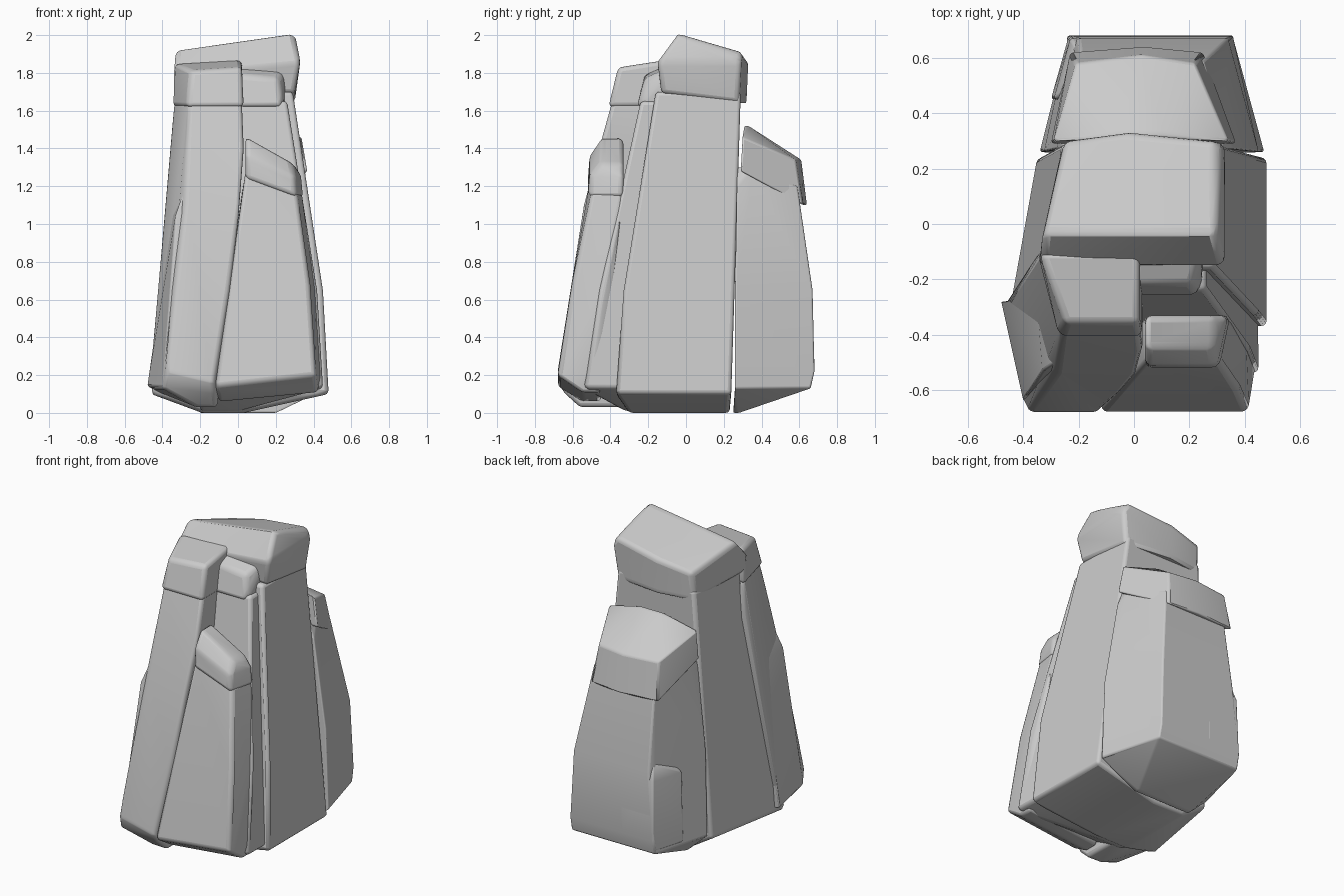
import bpy
import bmesh
import math

# Remove the default cube only
default_cube = bpy.data.objects.get("Cube")
if default_cube is not None:
    bpy.data.objects.remove(default_cube, do_unlink=True)

# Single stone colour
stone = bpy.data.materials.new("stone grey")
stone.use_nodes = True
stone_colour = (0.6, 0.6, 0.6, 1)
stone.diffuse_color = stone_colour
stone.node_tree.nodes["Principled BSDF"].inputs["Base Color"].default_value = stone_colour


def section(height, west, east, front, back, tilt=0, pitch=0, ridge=0,
            trim_front_west=0, trim_front_east=0, trim_back_west=0, trim_back_east=0):
    """Corners of one level of a rock. Tilt raises the east side, pitch raises the
    back, ridge pushes out the middle of the back, and trims pull corners inward."""
    corners = [
        (west + trim_front_west, front, height),
        (east - trim_front_east, front, height + tilt),
        (east - trim_back_east, back, height + tilt + pitch),
        (west + trim_back_west, back, height + pitch),
    ]
    if ridge:
        corners.append(((west + east) / 2, back + ridge, height + tilt / 2 + pitch))
    return corners


def make_rock(name, *sections, bevel=0.02):
    """Wrap a chiselled block around its sections and soften its edges."""
    mesh = bpy.data.meshes.new(name)
    bm = bmesh.new()
    for level in sections:
        for corner in level:
            bm.verts.new(corner)
    hull = bmesh.ops.convex_hull(bm, input=bm.verts[:])
    leftovers = [item for item in hull["geom_interior"] + hull["geom_unused"]
                 if isinstance(item, bmesh.types.BMVert)]
    bmesh.ops.delete(bm, geom=list(set(leftovers)), context="VERTS")

    # Merge nearly flat triangles into broad planes
    bmesh.ops.dissolve_limit(bm, angle_limit=math.radians(6),
                             verts=bm.verts[:], edges=bm.edges[:])
    bmesh.ops.recalc_face_normals(bm, faces=bm.faces[:])
    bm.to_mesh(mesh)
    bm.free()
    mesh.materials.append(stone)

    rock = bpy.data.objects.new(name, mesh)
    bpy.context.collection.objects.link(rock)
    soften = rock.modifiers.new("soft edges", "BEVEL")
    soften.width = bevel
    soften.segments = 3
    soften.limit_method = "ANGLE"
    soften.angle_limit = math.radians(18)

    # Smooth shading that keeps sharp edges
    bpy.ops.object.select_all(action="DESELECT")
    rock.select_set(True)
    bpy.context.view_layer.objects.active = rock
    bpy.ops.object.shade_smooth_by_angle(angle=math.radians(35))


# Central pillar and its large sloping capstone
make_rock(
    "central_pillar",
    section(0, -.19, .03, -.3, .23),
    section(.1, -.48, .48, -.37, .24, trim_front_west=.02, trim_back_west=.13),
    section(.65, -.4, .45, -.33, .25, trim_back_west=.09),
    section(1.7, -.32, .29, -.16, .29, trim_back_west=.06))

make_rock(
    "central_cap",
    section(1.69, -.34, .3, -.13, .28, pitch=-.05, ridge=.04, trim_back_west=.08),
    section(1.8, -.34, .33, -.15, .29, tilt=.06, trim_back_west=.09),
    section(1.92, -.33, .3, -.04, .3, tilt=.09, pitch=-.1, ridge=.03,
            trim_back_west=.08, trim_back_east=.01),
    bevel=.025)

# Tall front slab, widening towards the ground, with its cap
make_rock(
    "tall_front_slab",
    section(.03, -.22, -.11, -.56, -.3),
    section(.13, -.47, -.12, -.64, -.3, tilt=-.03, trim_front_west=.07),
    section(.22, -.45, -.13, -.68, -.3, tilt=-.06, trim_front_west=.07),
    section(.65, -.38, -.05, -.61, -.2, trim_front_west=.05),
    section(1.1, -.35, .01, -.54, -.2, trim_front_west=.07),
    section(1.4, -.34, .03, -.46, -.1, trim_front_west=.08),
    section(1.65, -.34, .02, -.39, -.1, trim_front_west=.08))

make_rock(
    "tall_front_cap",
    section(1.62, -.35, .03, -.41, -.1, trim_front_west=.08),
    section(1.81, -.34, .02, -.36, -.1, tilt=.02, pitch=.04, trim_front_west=.09),
    bevel=.025)

# Shoulder against the side of the tall slab
make_rock(
    "side_shoulder",
    section(.05, -.25, -.2, -.5, -.3),
    section(.14, -.48, -.2, -.64, -.28, trim_front_west=.08),
    section(1.05, -.35, -.1, -.53, -.26, trim_front_west=.02),
    section(1.22, -.27, -.1, -.49, -.3))

# Recessed slab between the pillar and the low slab
make_rock(
    "recessed_slab",
    section(.01, -.2, 0, -.32, -.2),
    section(.13, -.2, .45, -.54, -.3),
    section(.65, 0, .42, -.46, -.3),
    section(1.65, 0, .26, -.24, -.1))

make_rock(
    "recessed_cap",
    section(1.62, 0, .26, -.26, 0, trim_front_east=.02),
    section(1.79, 0, .25, -.22, -.08, tilt=-.02, pitch=.06, trim_front_east=.04),
    bevel=.025)

# Low front slab and its slanted cap
make_rock(
    "low_front_slab",
    section(.06, -.1, .42, -.55, -.45, tilt=.05),
    section(.14, -.12, .44, -.68, -.5, tilt=.06, trim_front_east=.03),
    section(.65, -.05, .41, -.61, -.44, trim_front_east=.03),
    section(1.28, .04, .34, -.5, -.33, tilt=-.11, trim_front_east=.03))

make_rock(
    "low_front_cap",
    section(1.24, .04, .35, -.52, -.33, tilt=-.1, trim_front_east=.04),
    section(1.37, .04, .34, -.51, -.33, tilt=-.12, trim_front_east=.04),
    section(1.46, .04, .29, -.45, -.33, tilt=-.14),
    bevel=.025)

# Back slab with a swollen lower corner and a slanted cap
make_rock(
    "back_slab",
    section(0, -.2, .2, .25, .28),
    section(.13, -.34, .47, .26, .66, trim_back_west=.1, trim_back_east=.11),
    section(.22, -.34, .47, .26, .68, trim_back_west=.1, trim_back_east=.11),
    section(.65, -.33, .45, .26, .67, trim_back_west=.13, trim_back_east=.11),
    section(1.2, -.28, .36, .27, .59, trim_back_west=.09, trim_back_east=.11),
    section(1.3, -.26, .32, .27, .35))

make_rock(
    "back_corner_swelling",
    section(.15, -.3, 0, .45, .66, trim_back_west=.06),
    section(.25, -.3, 0, .45, .68, trim_back_west=.06),
    section(.6, -.29, 0, .45, .67, trim_back_west=.06),
    section(.7, -.21, -.15, .5, .64),
    bevel=.01)

make_rock(
    "back_cap",
    section(1.28, -.3, .37, .29, .62, pitch=-.18, ridge=.02,
            trim_back_west=.07, trim_back_east=.12),
    section(1.46, -.29, .34, .3, .58, pitch=-.12, ridge=.03,
            trim_back_west=.08, trim_back_east=.12),
    section(1.52, -.05, .1, .31, .33),
    bevel=.025)
